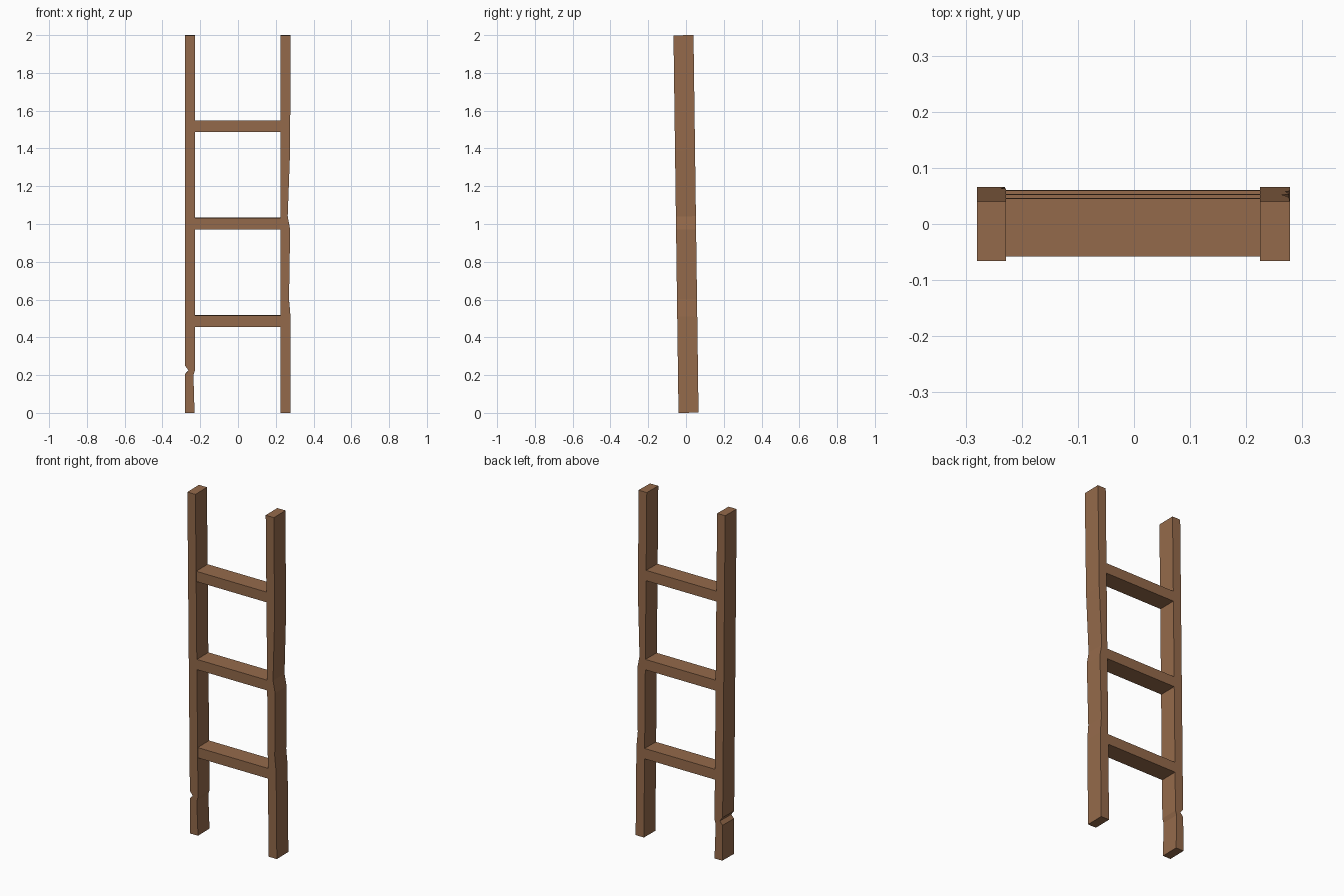
import bpy, bmesh, math
from mathutils import Matrix

if "Cube" in bpy.data.objects:
    bpy.data.objects.remove(bpy.data.objects["Cube"])

LEAN = 0.0133
LENGTH = 1.9988
# lean the ladder about its centre, then lift it onto the ground
PLACE = Matrix.Translation((0, 0, 1)) @ Matrix.Rotation(LEAN, 4, 'X') @ Matrix.Translation((0, 0, -LENGTH / 2))

wood = bpy.data.materials.new("wood")
wood.diffuse_color = (0.30, 0.145, 0.07, 1)
wood.use_nodes = True
wood.node_tree.nodes["Principled BSDF"].inputs["Base Color"].default_value = wood.diffuse_color


def extruded(name, profile, y0, y1):
    """Extrude an x/z outline through the ladder's depth."""
    bm = bmesh.new()
    face = bm.faces.new([bm.verts.new((x, y0, z)) for x, z in profile])
    ext = bmesh.ops.extrude_face_region(bm, geom=[face])
    moved = [v for v in ext["geom"] if isinstance(v, bmesh.types.BMVert)]
    bmesh.ops.translate(bm, verts=moved, vec=(0, y1 - y0, 0))
    bmesh.ops.recalc_face_normals(bm, faces=bm.faces)
    bm.transform(PLACE)
    mesh = bpy.data.meshes.new(name)
    bm.to_mesh(mesh)
    bm.free()
    mesh.materials.append(wood)
    obj = bpy.data.objects.new(name, mesh)
    bpy.context.collection.objects.link(obj)
    return obj


# Left rail with a chipped notch near the foot
extruded("left_rail", [
    (-0.280, 0), (-0.230, 0), (-0.236, 0.20), (-0.228, 0.225),
    (-0.228, LENGTH), (-0.280, LENGTH),
    (-0.280, 0.25), (-0.262, 0.225), (-0.280, 0.205)], -0.053, 0.053)

# Right rail with a worn outer edge
extruded("right_rail", [
    (0.225, 0), (0.278, 0), (0.278, 0.51), (0.270, 0.60), (0.276, 0.97),
    (0.263, 1.04), (0.276, 1.39), (0.278, LENGTH), (0.225, LENGTH)], -0.053, 0.053)

# Rungs
for i, z in enumerate((0.486, 1.002, 1.518)):
    lo, hi = z - 0.030, z + 0.030
    extruded(f"rung_{i + 1}", [(-0.235, lo), (0.235, lo), (0.235, hi), (-0.235, hi)], -0.051, 0.053)
